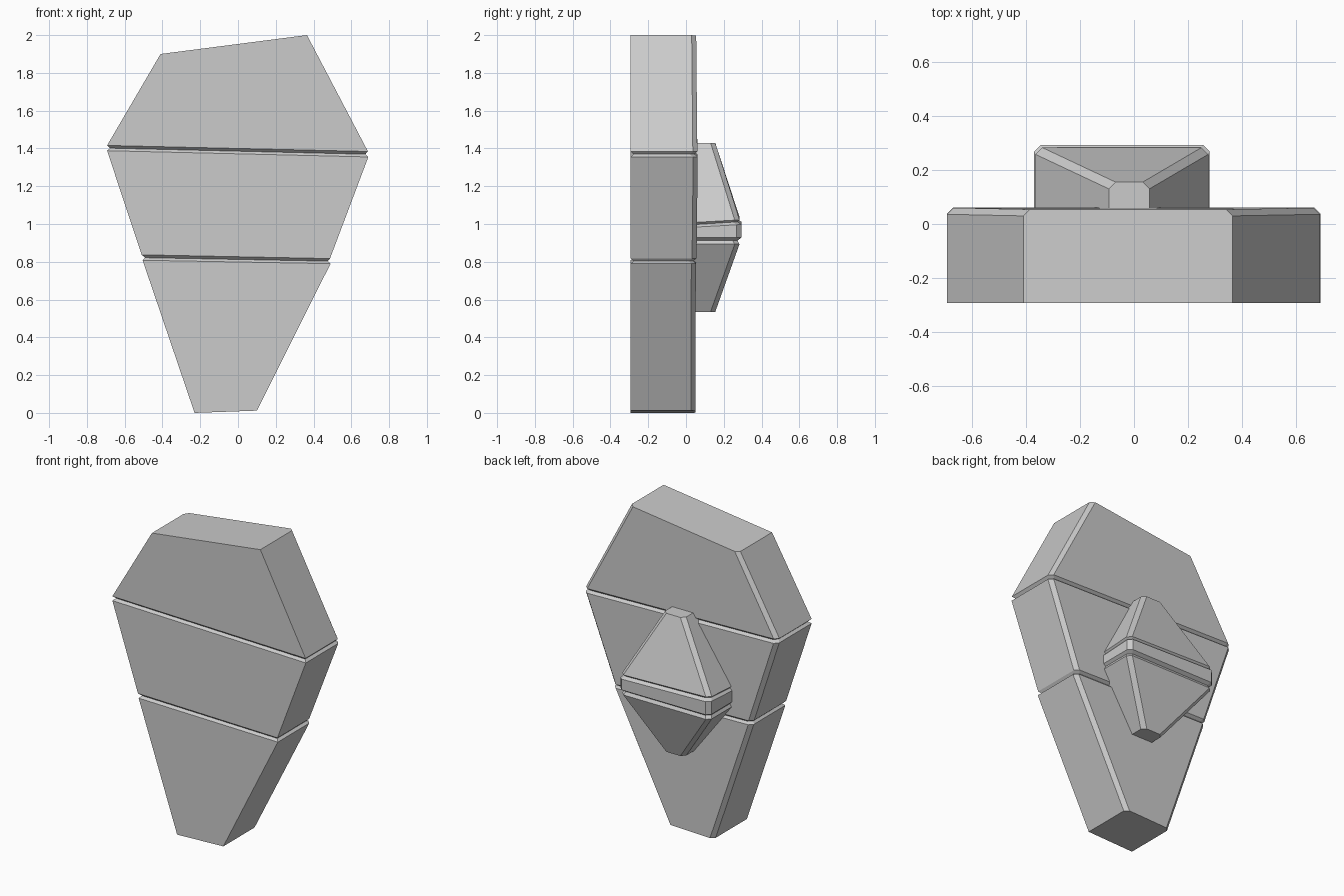
import bpy, bmesh

if "Cube" in bpy.data.objects:
    bpy.data.objects.remove(bpy.data.objects["Cube"])

stone = bpy.data.materials.new("light grey")
stone.diffuse_color = (0.6, 0.6, 0.6, 1)
stone.use_nodes = True
stone.node_tree.nodes["Principled BSDF"].inputs["Base Color"].default_value = stone.diffuse_color


def loft(name, rings, front, chamfer):
    """Stack six-sided sections with chamfered rear corners.
    Each ring: left x, left z, right x, right z, rear y, rise toward the rear, inset."""
    bm = bmesh.new()
    loops = []
    for xl, zl, xr, zr, rear, rise, inset in rings:
        a, b, c = xl + inset, xr - inset, rear - inset
        f = front + inset
        section = [(a, f), (b, f), (b, c - chamfer), (b - chamfer, c),
                   (a + chamfer, c), (a, c - chamfer)]
        loop = []
        for x, y in section:
            z = zl + (zr - zl) * (x - xl) / (xr - xl)
            z += rise * (y - f) / (c - f)
            loop.append(bm.verts.new((x, y, z)))
        loops.append(loop)
    for low, high in zip(loops, loops[1:]):
        for i in range(6):
            j = (i + 1) % 6
            bm.faces.new((low[i], low[j], high[j], high[i]))
    bm.faces.new(loops[0][::-1])
    bm.faces.new(loops[-1])
    bmesh.ops.recalc_face_normals(bm, faces=bm.faces[:])
    mesh = bpy.data.meshes.new(name)
    bm.to_mesh(mesh)
    bm.free()
    mesh.materials.append(stone)
    obj = bpy.data.objects.new(name, mesh)
    bpy.context.collection.objects.link(obj)
    return obj


G = 0.016  # groove depth

# Tapered slab with two slanted grooves running all the way round
loft("slab", [
    (-0.23, 0.00, 0.10, 0.012, 0.05, 0, 0),
    (-0.505, 0.808, 0.49, 0.79, 0.052, 0, 0),
    (-0.508, 0.822, 0.49, 0.803, 0.054, 0, G),
    (-0.510, 0.837, 0.487, 0.817, 0.056, 0, 0),
    (-0.693, 1.388, 0.69, 1.355, 0.062, 0, 0),
    (-0.693, 1.402, 0.69, 1.369, 0.06, 0, G),
    (-0.693, 1.416, 0.688, 1.384, 0.06, 0, 0),
    (-0.41, 1.90, 0.365, 2.00, 0.054, 0, 0),
], -0.293, 0.024)

# Faceted rear boss, pointed up and down, with a band around its middle
loft("rear_boss", [
    (-0.093, 0.535, 0.057, 0.535, 0.155, 0, 0),
    (-0.365, 0.893, 0.275, 0.893, 0.283, 0, 0),
    (-0.37, 0.912, 0.28, 0.914, 0.288, 0, G),
    (-0.37, 0.928, 0.28, 0.928, 0.293, 0, 0),
    (-0.37, 0.998, 0.28, 0.982, 0.293, 0.015, 0),
    (-0.37, 1.012, 0.28, 0.996, 0.288, 0.015, G),
    (-0.365, 1.024, 0.275, 1.007, 0.283, 0.015, 0),
    (-0.093, 1.43, 0.057, 1.43, 0.155, 0, 0),
], 0.02, 0.025)
